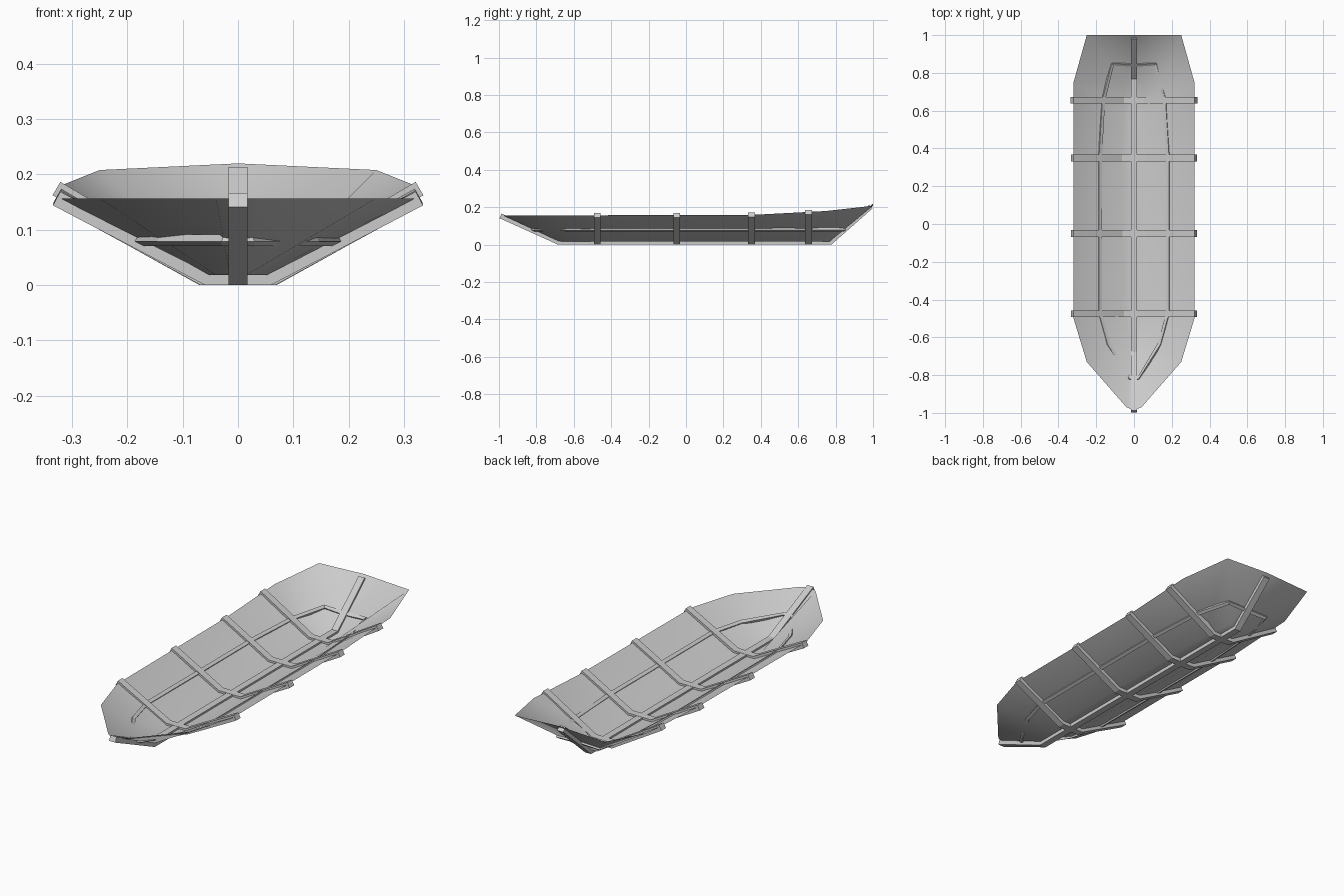
import bpy, bmesh, math
from mathutils import Vector

default = bpy.data.objects.get("Cube")
if default:
    bpy.data.objects.remove(default, do_unlink=True)

grey = bpy.data.materials.new("plain grey")
grey.use_nodes = True
tone = (0.6, 0.6, 0.6, 1)
grey.diffuse_color = tone
shader = grey.node_tree.nodes["Principled BSDF"]
shader.inputs["Base Color"].default_value = tone
shader.inputs["Roughness"].default_value = 0.8

FLOOR_Z = 0.018
# Hull stations: floor half width, floor y, rim half width, rim y, rim z
STATIONS = [
    (0.015, -0.68, 0.04, -0.97, 0.157),
    (0.04, -0.55, 0.25, -0.73, 0.157),
    (0.06, -0.45, 0.32, -0.50, 0.157),
    (0.065, 0.36, 0.32, 0.37, 0.16),
    (0.06, 0.60, 0.32, 0.75, 0.18),
    (0.045, 0.77, 0.25, 1.00, 0.208),
]
BOW_TIP = Vector((0, -0.985, 0.157))
STERN_TOP = Vector((0, 1.0, 0.22))


def finish(name, bm):
    mesh = bpy.data.meshes.new(name)
    bm.to_mesh(mesh)
    bm.free()
    obj = bpy.data.objects.new(name, mesh)
    bpy.context.collection.objects.link(obj)
    mesh.materials.append(grey)
    return obj


def bar(name, points, sides, width, inner, outer):
    """Sweep a mitred rectangular bar along points; sides gives its width direction."""
    bm = bmesh.new()
    rings = []
    dirs = [(b - a).normalized() for a, b in zip(points, points[1:])]
    for i, (p, side) in enumerate(zip(points, sides)):
        normals = []
        for d in (dirs[max(i - 1, 0)], dirs[min(i, len(dirs) - 1)]):
            n = side.cross(d).normalized()
            normals.append(n if n.z > 0 else -n)
        a, b = normals
        n = (a + b) / (1 + a.dot(b))
        s = side.normalized() * width / 2
        corners = (p + n * inner - s, p + n * inner + s,
                   p - n * outer + s, p - n * outer - s)
        rings.append([bm.verts.new(c) for c in corners])
    for r, q in zip(rings, rings[1:]):
        for k in range(4):
            m = (k + 1) % 4
            bm.faces.new((r[k], r[m], q[m], q[k]))
    bm.faces.new(rings[0])
    bm.faces.new(rings[-1])
    bmesh.ops.recalc_face_normals(bm, faces=bm.faces)
    return finish(name, bm)


def at_y(y, y_col, col):
    """Interpolate a station column along y."""
    for a, b in zip(STATIONS, STATIONS[1:]):
        if a[y_col] <= y <= b[y_col]:
            t = (y - a[y_col]) / (b[y_col] - a[y_col])
            return a[col] + t * (b[col] - a[col])


# Open hull shell, one surface facing inward
bm = bmesh.new()
rows = []
for fw, fy, rw, ry, rz in STATIONS:
    section = ((-rw, ry, rz), (-fw, fy, FLOOR_Z), (0, fy, FLOOR_Z),
               (fw, fy, FLOOR_Z), (rw, ry, rz))
    rows.append([bm.verts.new(c) for c in section])
for a, b in zip(rows, rows[1:]):
    for j in range(4):
        bm.faces.new((a[j], a[j + 1], b[j + 1], b[j]))
# Bow and transom closings
tip, top = bm.verts.new(BOW_TIP), bm.verts.new(STERN_TOP)
a, b = rows[0], rows[-1]
bm.faces.new((tip, a[2], a[1], a[0]))
bm.faces.new((tip, a[4], a[3], a[2]))
bm.faces.new((top, b[0], b[1], b[2]))
bm.faces.new((top, b[2], b[3], b[4]))
hull = finish("hull", bm)
bpy.ops.object.select_all(action='DESELECT')
hull.select_set(True)
bpy.context.view_layer.objects.active = hull
bpy.ops.object.shade_smooth_by_angle(angle=math.radians(60))

# Cross ribs
for i, y in enumerate((-0.475, -0.05, 0.35, 0.655)):
    floor_w = at_y(y, 1, 0)
    rim = Vector((at_y(y, 3, 2) + 0.006, y, at_y(y, 3, 4) + 0.003))
    path = [Vector((-rim.x, y, rim.z)), Vector((-floor_w, y, FLOOR_Z)),
            Vector((floor_w, y, FLOOR_Z)), rim]
    bar(f"cross_rib_{i + 1}", path, [Vector((0, 1, 0))] * 4, 0.036, 0.01, 0.018)

# Keel strip from bow to transom top
keel = [Vector((0, -0.99, 0.158)), Vector((0, -0.68, FLOOR_Z)),
        Vector((0, 0.77, FLOOR_Z)), Vector((0, 0.985, 0.207))]
bar("keel_strip", keel, [Vector((1, 0, 0))] * 4, 0.034, 0.009, 0.018)

# Side stringer loop at constant height, mirrored
lines = [(Vector((0, STATIONS[0][1], FLOOR_Z)), BOW_TIP)]
lines += [(Vector((fw, fy, FLOOR_Z)), Vector((rw, ry, rz)))
          for fw, fy, rw, ry, rz in STATIONS]
lines.append((Vector((0, STATIONS[-1][1], FLOOR_Z)), STERN_TOP))
path = [lo.lerp(hi, (0.082 - lo.z) / (hi.z - lo.z)) for lo, hi in lines]
stringer = bar("side_stringer", path, [hi - lo for lo, hi in lines], 0.018, 0.006, 0.008)
mirror = stringer.modifiers.new("Mirror", 'MIRROR')
mirror.use_axis = (True, False, False)
